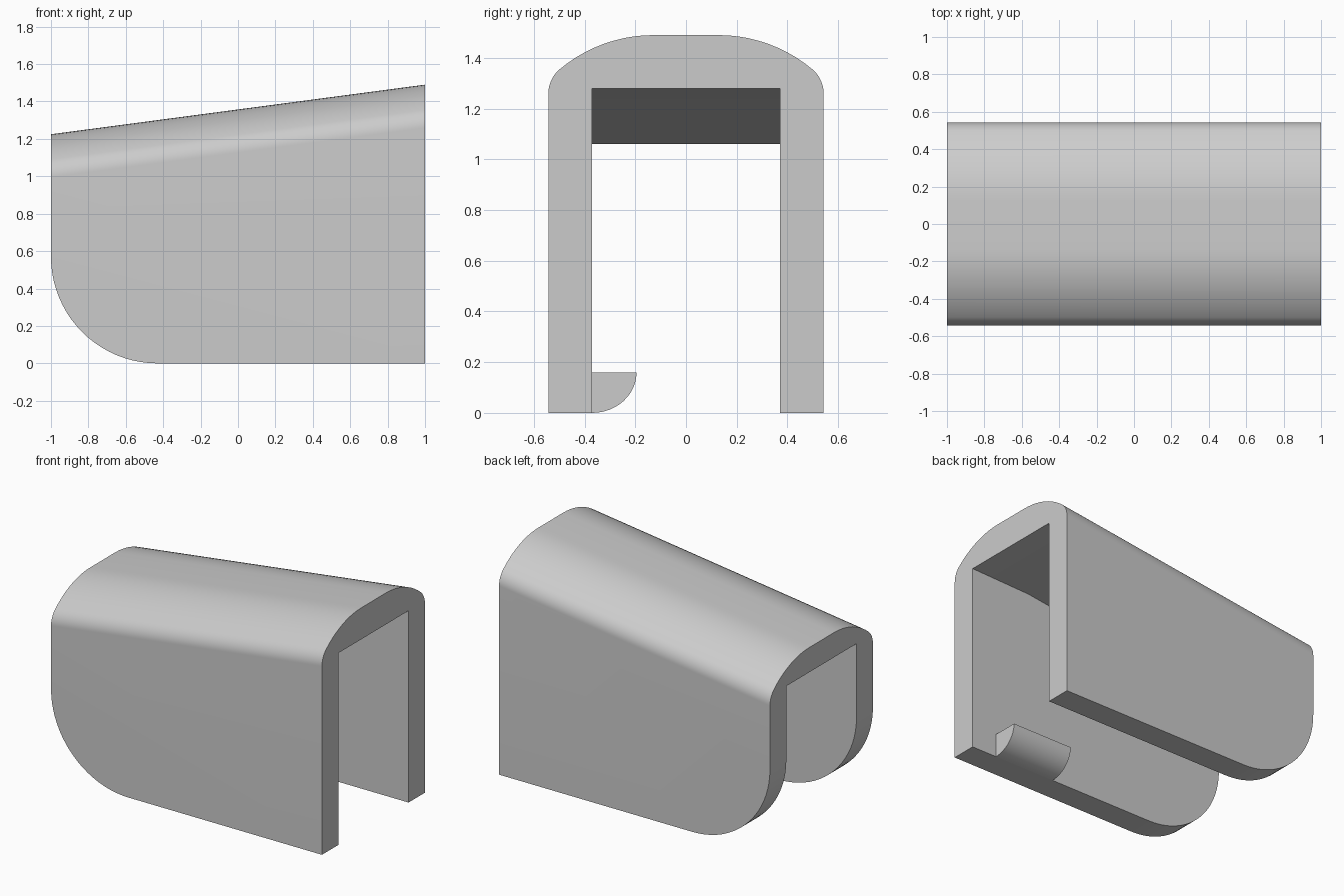
import bpy
import bmesh
from math import sin, cos, pi, radians, sqrt

cube = bpy.data.objects.get("Cube")
if cube:
    bpy.data.objects.remove(cube)

HALF_W, INNER_W = 0.543, 0.37
CORNER = 0.57            # radius of the rounded lower corner
SLOPE = 0.1325           # fall of the roof towards the low end
ARC_STEPS = 20

grey = bpy.data.materials.new("plain grey")
grey.use_nodes = True
colour = (0.6, 0.6, 0.6, 1)
grey.diffuse_color = colour
grey.node_tree.nodes["Principled BSDF"].inputs["Base Color"].default_value = colour


def loft(name, rings):
    """Skin a list of equal-length closed rings and cap both ends."""
    bm = bmesh.new()
    rows = [[bm.verts.new(p) for p in ring] for ring in rings]
    n = len(rows[0])
    for a, b in zip(rows, rows[1:]):
        for i in range(n):
            j = (i + 1) % n
            bm.faces.new((a[i], a[j], b[j], b[i]))
    bm.faces.new(rows[0])
    bm.faces.new(rows[-1])
    bmesh.ops.recalc_face_normals(bm, faces=bm.faces)
    bmesh.ops.dissolve_limit(bm, angle_limit=radians(0.5),
                             verts=bm.verts, edges=bm.edges)
    mesh = bpy.data.meshes.new(name)
    bm.to_mesh(mesh)
    bm.free()
    mesh.materials.append(grey)
    obj = bpy.data.objects.new(name, mesh)
    bpy.context.collection.objects.link(obj)
    bpy.ops.object.select_all(action="DESELECT")
    obj.select_set(True)
    bpy.context.view_layer.objects.active = obj
    bpy.ops.object.shade_smooth_by_angle(angle=radians(30))
    return obj


def roof_half():
    """Right half of the domed roof at the tall end, from centre to eave."""
    turn, big, small = radians(40), 0.575, 0.126
    eave_y = HALF_W - small
    flat = eave_y + small * sin(turn) - big * sin(turn)
    top = 1.49
    pts = [(flat + big * sin(turn * i / 10), top - big * (1 - cos(turn * i / 10)))
           for i in range(11)]
    centre_z = pts[-1][1] - small * cos(turn)
    for i in range(1, 11):
        a = turn + (pi / 2 - turn) * i / 10
        pts.append((eave_y + small * sin(a), centre_z + small * cos(a)))
    return pts


def floor_z(x):
    d = max(0.0, CORNER - 1 - x)
    return CORNER - sqrt(max(0.0, CORNER ** 2 - d ** 2))


def ceiling_z(x):
    bend = 0.55
    if x > bend:
        return 1.265 + (x - bend) / (1 - bend) * 0.015
    return 1.265 - (bend - x) * 0.205 / (1 + bend)


half = roof_half()
roof = [(-y, z) for y, z in reversed(half)] + half


def section(x):
    """Inverted U cross-section at x."""
    low, ceil = floor_z(x), ceiling_z(x)
    ring = [(-HALF_W, low)] + [(y, z - SLOPE * (1 - x)) for y, z in roof]
    ring += [(HALF_W, low), (INNER_W, low), (INNER_W, ceil),
             (-INNER_W, ceil), (-INNER_W, low)]
    return [(x, y, z) for y, z in ring]


# Sleeve: two walls and a sloping domed roof
stations = [-1 + CORNER * (1 - cos(pi / 2 * i / ARC_STEPS))
            for i in range(ARC_STEPS + 1)] + [0.55, 1]
loft("sleeve", [section(x) for x in stations])

# Catch: quarter-round ledge inside the front wall
ledge = [(-INNER_W, 0.16)]
ledge += [(-INNER_W + 0.175 * sin(pi / 2 * i / 12), 0.16 - 0.16 * cos(pi / 2 * i / 12))
          for i in range(13)]
loft("catch", [[(x, y, z) for y, z in ledge] for x in (0.35, 0.81)])
